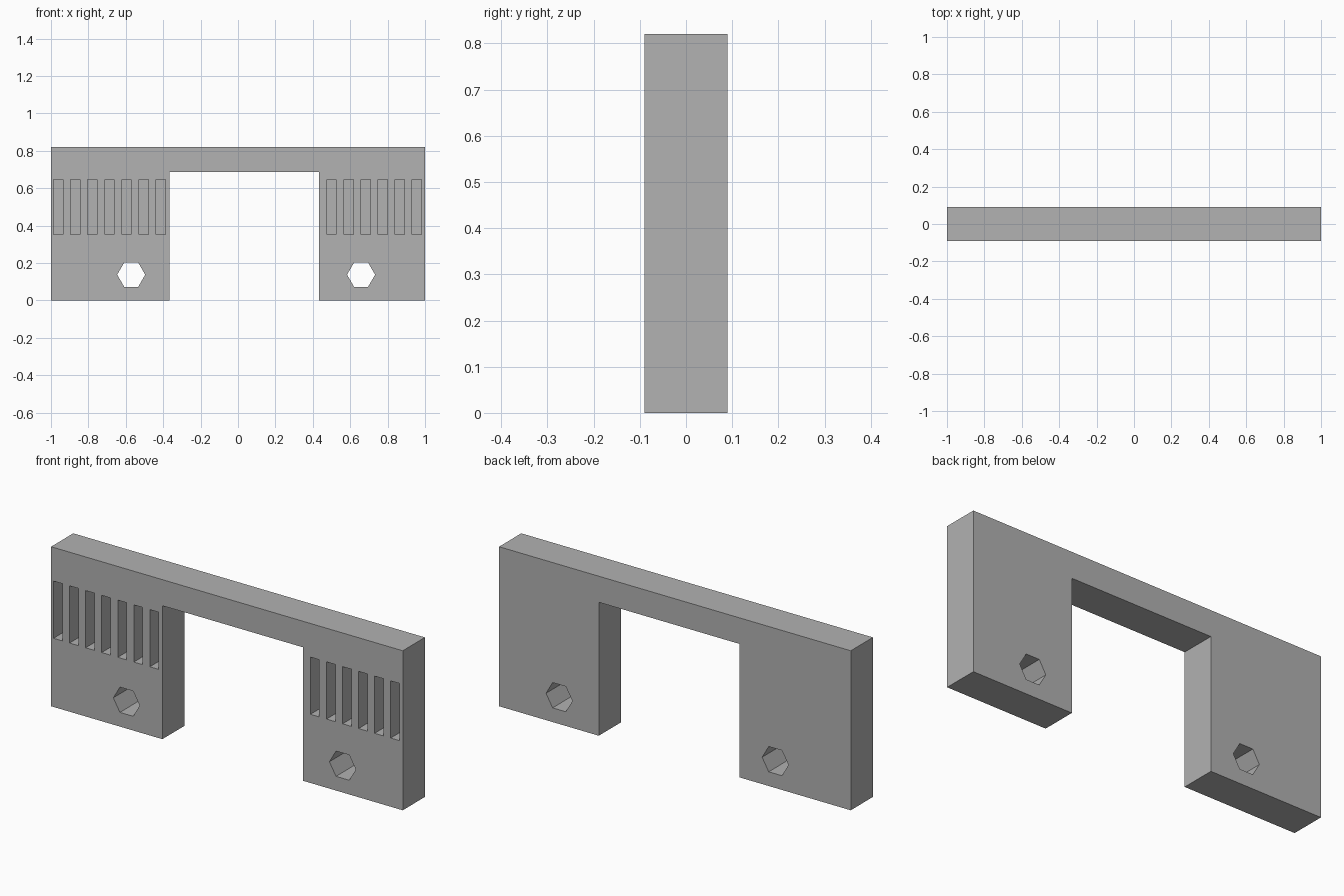
import bpy, bmesh
from mathutils import Matrix, Vector
from math import pi

cube = bpy.data.objects.get("Cube")
if cube:
    bpy.data.objects.remove(cube, do_unlink=True)

HEIGHT, HALF_DEPTH = 0.82, 0.09
SLOT_WIDTH, SLOT_PITCH, SLOT_DEPTH = 0.05, 0.0913, 0.11
SLOT_LOW, SLOT_HIGH = 0.353, 0.647

grey = bpy.data.materials.new("plain grey")
grey.use_nodes = True
colour = (0.445, 0.445, 0.445, 1)
grey.diffuse_color = colour
grey.node_tree.nodes["Principled BSDF"].inputs["Base Color"].default_value = colour


def finish(bm, name):
    bmesh.ops.recalc_face_normals(bm, faces=bm.faces)
    mesh = bpy.data.meshes.new(name)
    bm.to_mesh(mesh)
    bm.free()
    mesh.materials.append(grey)
    obj = bpy.data.objects.new(name, mesh)
    bpy.context.collection.objects.link(obj)
    return obj


# Bridge plate: an arch outline extruded from front to back
outline = [(-1, 0), (-0.367, 0), (-0.367, 0.686), (0.433, 0.686),
           (0.433, 0), (1, 0), (1, HEIGHT), (-1, HEIGHT)]
bm = bmesh.new()
front = bm.faces.new([bm.verts.new((x, -HALF_DEPTH, z)) for x, z in outline])
extruded = bmesh.ops.extrude_face_region(bm, geom=[front], use_keep_orig=True)
moved = [g for g in extruded["geom"] if isinstance(g, bmesh.types.BMVert)]
bmesh.ops.translate(bm, verts=moved, vec=(0, 2 * HALF_DEPTH, 0))
plate = finish(bm, "bridge_plate")

# Cutter: blind vent slots on the front and hexagonal through holes
bm = bmesh.new()
slot_x = [-0.961 + i * SLOT_PITCH for i in range(7)]
slot_x += [0.5 + i * SLOT_PITCH for i in range(6)]
overshoot = 0.05
for x in slot_x:
    y = -HALF_DEPTH + (SLOT_DEPTH - overshoot) / 2
    place = Matrix.Translation(Vector((x, y, (SLOT_LOW + SLOT_HIGH) / 2)))
    size = Matrix.Diagonal((SLOT_WIDTH, SLOT_DEPTH + overshoot, SLOT_HIGH - SLOT_LOW, 1))
    bmesh.ops.create_cube(bm, size=1, matrix=place @ size)
for x in (-0.571, 0.658):
    # Corners point sideways, flats face up and down
    place = Matrix.Translation(Vector((x, 0, 0.138))) @ Matrix.Rotation(pi / 2, 4, "X")
    place = place @ Matrix.Rotation(pi / 2, 4, "Z")
    ring = bmesh.ops.create_cone(bm, cap_ends=True, segments=6, radius1=0.075,
                                 radius2=0.075, depth=0.4, matrix=place)["verts"]
    # Ensure a corner lies level with the hole centre
    if not any(abs(v.co.z - 0.138) < 0.001 for v in ring):
        bmesh.ops.rotate(bm, verts=ring, cent=(x, 0, 0.138),
                         matrix=Matrix.Rotation(pi / 6, 3, "Y"))
cutter = finish(bm, "slot_and_hole_cutter")
cutter.hide_render = True

# Cut the openings and keep the finished mesh
cut = plate.modifiers.new("openings", "BOOLEAN")
cut.operation = "DIFFERENCE"
cut.solver = "EXACT"
cut.object = cutter
bpy.context.view_layer.update()
evaluated = plate.evaluated_get(bpy.context.evaluated_depsgraph_get())
result = bpy.data.meshes.new_from_object(evaluated)
plate.modifiers.clear()
plate.data = result
bpy.data.objects.remove(cutter, do_unlink=True)
